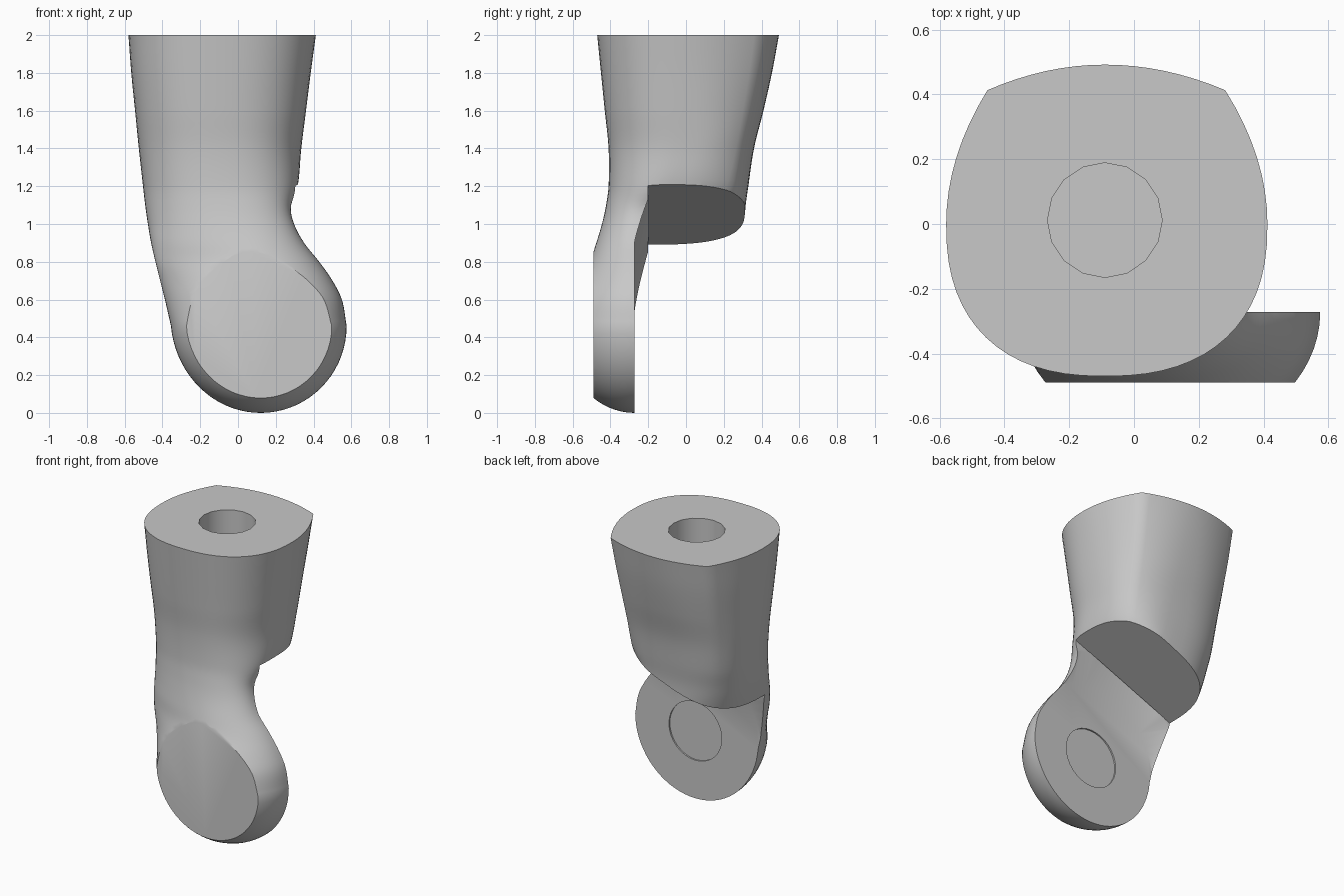
import bpy, bmesh, math
from mathutils import Matrix, Vector

cube = bpy.data.objects.get("Cube")
if cube:
    bpy.data.objects.remove(cube)

grey = bpy.data.materials.new("plain_grey")
grey.use_nodes = True
grey.diffuse_color = (0.58, 0.58, 0.58, 1)
grey.node_tree.nodes["Principled BSDF"].inputs["Base Color"].default_value = grey.diffuse_color

JOINT_X, JOINT_Z, JOINT_R = 0.12, 0.46, 0.455
BACK = -0.272         # rear face of the joint plate
QUARTER = 16          # points per quarter section

# Section keys: z, left x, right x, ridge x, front y, back y,
# right widest y, left widest y, right roundness, left roundness
KEYS = [
    (0.46, -.355, .575, .12, -.66, .3, BACK, BACK, 1, 1),
    (0.6, -.387, .55, .12, -.62, .3, BACK, BACK, 1, 1.15),
    (0.7, -.412, .50, .11, -.565, .3, BACK, BACK, 1, 1.2),
    (0.8, -.437, .43, .09, -.51, .3, BACK, -.26, 1, 1.15),
    (0.9, -.46, .35, .05, -.475, .31, BACK, -.2, .97, 1),
    (1.0, -.477, .297, 0, -.445, .31, -.26, -.13, .94, .92),
    (1.09, -.49, .28, -.03, -.425, .315, -.22, -.08, .9, .88),
    (1.2, -.503, .316, -.06, -.41, .33, -.1, -.03, .86, .85),
    (1.4, -.525, .335, -.08, -.41, .36, 0, 0, .84, .84),
    (1.6, -.545, .36, -.09, -.43, .41, 0, 0, .84, .84),
    (1.8, -.565, .385, -.09, -.45, .455, 0, 0, .84, .84),
    (2.0, -.58, .412, -.09, -.47, .492, 0, 0, .84, .84),
]


def section(z):
    """Section values at height z: round joint below, smooth interpolation above."""
    if z < JOINT_Z:
        s = math.sqrt(max(1 - ((JOINT_Z - z) / JOINT_Z) ** 2, 1e-5))
        w = JOINT_R * s
        return (z, JOINT_X - w - .02 * (z / JOINT_Z) ** 2, JOINT_X + w, JOINT_X,
                BACK - .39 * s, BACK + .57 * s, BACK, BACK, 1, 1)
    i = max(k for k in range(len(KEYS) - 1) if KEYS[k][0] <= z)
    a, b = KEYS[i], KEYS[i + 1]
    p, q = KEYS[max(i - 1, 0)], KEYS[min(i + 2, len(KEYS) - 1)]
    h = b[0] - a[0]
    t = (z - a[0]) / h
    out = [z]
    for c in range(1, len(a)):
        m0 = (b[c] - p[c]) / (b[0] - p[0]) * h
        m1 = (q[c] - a[c]) / (q[0] - a[0]) * h
        out.append((2*t**3 - 3*t*t + 1) * a[c] + (t**3 - 2*t*t + t) * m0
                   + (3*t*t - 2*t**3) * b[c] + (t**3 - t*t) * m1)
    return out


def round_quarter(power):
    """Unit rounded quarter, from the side to the ridge."""
    angles = [math.pi / 2 * i / QUARTER for i in range(QUARTER)]
    return [(math.cos(a) ** power, math.sin(a) ** power) for a in angles] + [(0, 1)]


def back_quarter(z):
    """Two arcs meeting at a corner near the top, melting to a plain round below."""
    half = QUARTER // 2
    steps = [i / half for i in range(half)]
    arcs = [(1 - .26 * s * s, .84 * s) for s in steps]
    arcs += [(.74 * (1 - s), 1 - .16 * (1 - s) ** 2) for s in steps] + [(0, 1)]
    w = min(max(z - 1, 0), 1)
    return [(w * u + (1 - w) * p, w * v + (1 - w) * q)
            for (u, v), (p, q) in zip(arcs, round_quarter(.68))]


def ring(z):
    z, xl, xr, px, front, back, cr, cl, pow_r, pow_l = section(z)
    bq = back_quarter(z)

    def place(x, c, y, u, v):
        return Vector((px + (x - px) * u, c + (y - c) * v, z))
    pts = [place(xr, cr, back, *p) for p in bq[:-1]]
    pts += [place(xl, cl, back, *p) for p in reversed(bq[1:])]
    pts += [place(xl, cl, front, *p) for p in round_quarter(pow_l)[:-1]]
    pts += [place(xr, cr, front, *p) for p in reversed(round_quarter(pow_r)[1:])]
    return pts


def make_object(name, bm):
    bmesh.ops.recalc_face_normals(bm, faces=bm.faces)
    mesh = bpy.data.meshes.new(name)
    bm.to_mesh(mesh)
    bm.free()
    mesh.materials.append(grey)
    ob = bpy.data.objects.new(name, mesh)
    bpy.context.collection.objects.link(ob)
    return ob


def round_cutter(name, r1, r2, length, sides, matrix):
    bm = bmesh.new()
    bmesh.ops.create_cone(bm, cap_ends=True, segments=sides, radius1=r1,
                          radius2=r2, depth=length, matrix=matrix)
    return make_object(name, bm)


# Limb body lofted from the joint tip up to the sleeve end
heights = [JOINT_Z * (1 - math.cos(math.pi / 2 * i / 18)) for i in range(18)]
heights += [JOINT_Z + (2 - JOINT_Z) * i / 60 for i in range(61)]
bm = bmesh.new()
rings = [[bm.verts.new(p) for p in ring(z)] for z in heights]
for lo, hi in zip(rings, rings[1:]):
    for i in range(len(lo)):
        j = (i + 1) % len(lo)
        bm.faces.new((lo[i], lo[j], hi[j], hi[i]))
bm.faces.new(rings[0])
bm.faces.new(rings[-1])

# Flat front face of the joint
cut = bmesh.ops.bisect_plane(bm, geom=bm.verts[:] + bm.edges[:] + bm.faces[:],
                             plane_co=(0, -.49, 0), plane_no=(0, -1, 0), clear_outer=True)
rim = [e for e in cut["geom_cut"] if isinstance(e, bmesh.types.BMEdge)]
bmesh.ops.contextual_create(bm, geom=rim)
limb = make_object("limb", bm)

# Slanted block that ends the sleeve behind the joint
bm = bmesh.new()
outline = [(-1, -.5), (1, -.5), (1, 1.489), (-1, .668)]
face = bm.faces.new([bm.verts.new((x, -.2, z)) for x, z in outline])
extruded = bmesh.ops.extrude_face_region(bm, geom=[face])["geom"]
bmesh.ops.translate(bm, vec=(0, 1.2, 0),
                    verts=[v for v in extruded if isinstance(v, bmesh.types.BMVert)])
cutters = [make_object("sleeve_cutter", bm)]

# Flared clearance, joint recess and sleeve socket
turn = Matrix.Rotation(-math.pi / 2, 4, "X")


def at_joint(y):
    return Matrix.Translation((JOINT_X, y, JOINT_Z)) @ turn


cutters.append(round_cutter("flare_cutter", .5, .7, .074, 64, at_joint(BACK + .037)))
cutters.append(round_cutter("recess_cutter", .2, .2, .1, 32, at_joint(BACK + .04)))
cutters.append(round_cutter("socket_cutter", .177, .177, .4, 16,
                            Matrix.Translation((-.09, .012, 1.9))))

bpy.context.view_layer.objects.active = limb
for cutter in cutters:
    cutter.hide_render = True
    mod = limb.modifiers.new(cutter.name, "BOOLEAN")
    mod.operation = "DIFFERENCE"
    mod.solver = "EXACT"
    mod.object = cutter
    bpy.ops.object.modifier_apply(modifier=mod.name)
    bpy.data.objects.remove(cutter)

# Smooth shading with sharp rims
bpy.ops.object.select_all(action="DESELECT")
limb.select_set(True)
bpy.ops.object.shade_smooth_by_angle(angle=math.radians(38))
